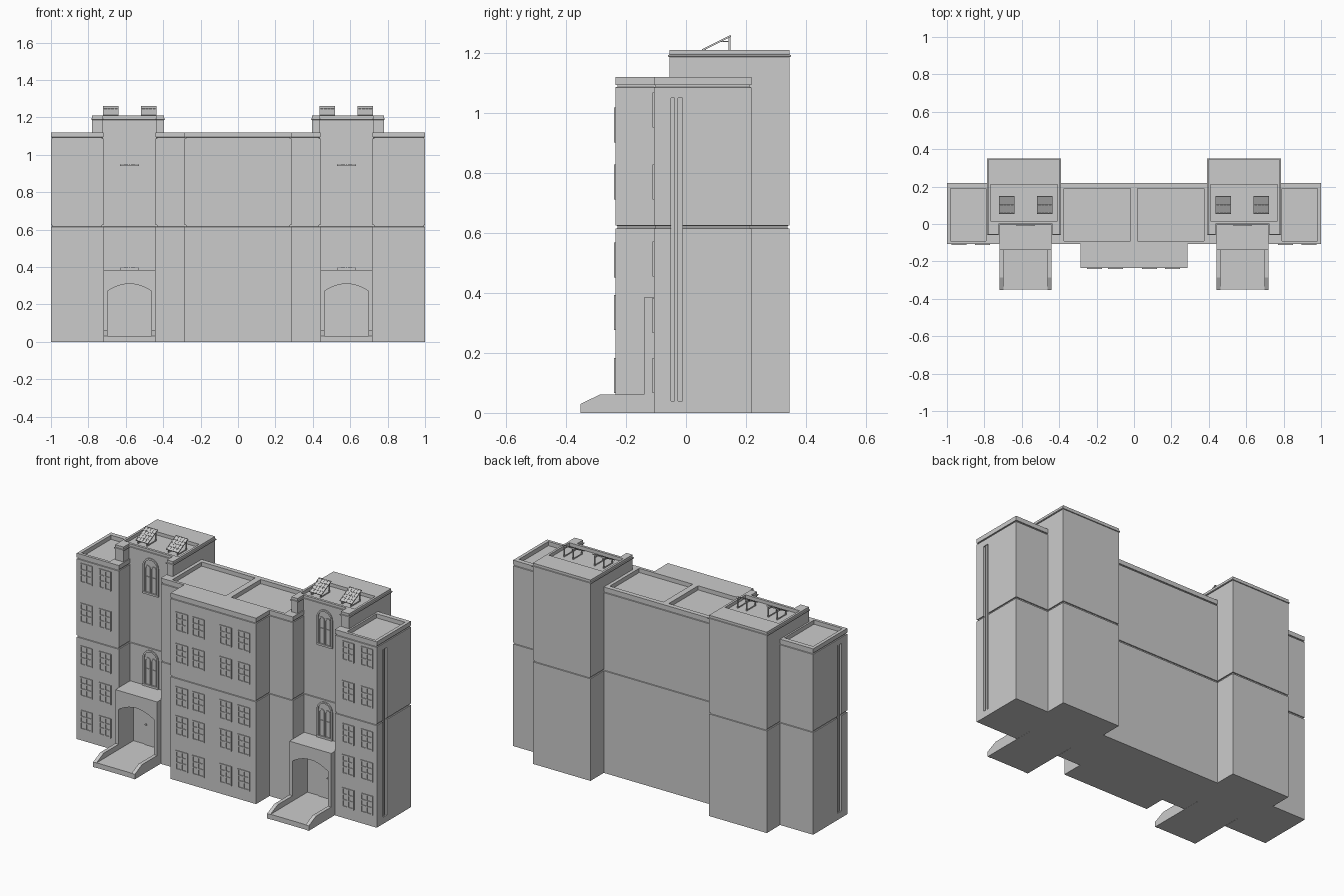
import bpy, bmesh
from math import pi, sin, cos, atan2, hypot
from mathutils import Matrix, Vector

if "Cube" in bpy.data.objects:
    bpy.data.objects.remove(bpy.data.objects["Cube"])


def finish(name, bm):
    bmesh.ops.recalc_face_normals(bm, faces=bm.faces)
    me = bpy.data.meshes.new(name)
    bm.to_mesh(me)
    bm.free()
    ob = bpy.data.objects.new(name, me)
    bpy.context.collection.objects.link(ob)
    return ob


def add_box(bm, x0, x1, y0, y1, z0, z1, mat=None):
    m = Matrix.Translation(((x0 + x1) / 2, (y0 + y1) / 2, (z0 + z1) / 2)) @ \
        Matrix.Diagonal((abs(x1 - x0), abs(y1 - y0), abs(z1 - z0), 1))
    bmesh.ops.create_cube(bm, size=1, matrix=(mat @ m) if mat else m)


def boxes(name, items):
    bm = bmesh.new()
    for b in items:
        add_box(bm, *b)
    return finish(name, bm)


def add_prism(bm, pts, direction):
    f = bm.faces.new([bm.verts.new(p) for p in pts])
    r = bmesh.ops.extrude_face_region(bm, geom=[f], use_keep_orig=True)
    bmesh.ops.translate(bm, vec=direction,
                        verts=[v for v in r['geom'] if isinstance(v, bmesh.types.BMVert)])


def inset(pts, d):
    """Offset a counter-clockwise right-angled outline inwards by d."""
    out = []
    for i, p in enumerate(pts):
        p = Vector(p)
        a = (p - Vector(pts[i - 1])).normalized()
        b = (Vector(pts[(i + 1) % len(pts)]) - p).normalized()
        out.append(p + d * (Vector((-a.y, a.x)) + Vector((-b.y, b.x))))
    return out


def walls(name, outline, levels):
    """Stack outline rings (height, inset) into a closed shell."""
    bm = bmesh.new()
    rings = [[bm.verts.new((p.x, p.y, z)) for p in inset(outline, d)] for z, d in levels]
    n = len(outline)
    for lo, hi in zip(rings, rings[1:]):
        for i in range(n):
            j = (i + 1) % n
            bm.faces.new((lo[i], lo[j], hi[j], hi[i]))
    bm.faces.new(rings[0])
    bm.faces.new(rings[-1])
    return finish(name, bm)


def cut(ob, items):
    cutter = boxes("cutter", items)
    cutter.hide_render = True
    m = ob.modifiers.new("cut", 'BOOLEAN')
    m.operation, m.solver, m.object = 'DIFFERENCE', 'EXACT', cutter
    bpy.context.view_layer.objects.active = ob
    bpy.ops.object.modifier_apply(modifier="cut")
    bpy.data.objects.remove(cutter)


def arch(cx, w, z0, spring, rise, seg=10):
    """Arch path from lower left over the top to lower right."""
    return [(cx - w, z0)] + [(cx - w * cos(pi * i / seg), spring + rise * sin(pi * i / seg))
                             for i in range(seg + 1)] + [(cx + w, z0)]


def flat_arch(cx, w, z0, spring, rise, seg=10):
    """Segmental arch path."""
    return [(cx - w, z0)] + [(cx - w + 2 * w * i / seg,
                              spring + rise * (1 - (2 * i / seg - 1) ** 2))
                             for i in range(seg + 1)] + [(cx + w, z0)]


def arch_frame(bm, cx, w, z0, spring, t, y0, y1):
    ring = arch(cx, w, z0, spring, w) + arch(cx, w - t, z0, spring, w - t)[::-1]
    add_prism(bm, [(x, y1, z) for x, z in ring], (0, y0 - y1, 0))


# main block with floor groove and parapet groove
half = [(.285, -.235), (.285, -.107), (.44, -.107), (.44, .01), (.72, .01),
        (.72, -.107), (1, -.107), (1, .218)]
outline = half + [(-x, y) for x, y in reversed(half)]
G = .006
body = walls("main_block", outline, [
    (0, 0), (.615, 0), (.616, G), (.624, G), (.625, 0),
    (1.086, 0), (1.087, G), (1.093, G), (1.094, 0), (1.12, 0)])
cuts = []
for s in (-1, 1):
    cuts += [(s * .79, s * .98, -.09, .19, 1.095, 1.2),
             (s * .018, s * .375, -.09, .19, 1.095, 1.2),
             (s * .988, s * 1.02, -.05, -.012, .04, 1.05)]
cut(body, cuts)
# downpipes inside the side slots
boxes("side_pipes", [(s * .98, s * .996, -.038, -.026, .04, 1.05) for s in (-1, 1)])

WING_ROWS = (1.01, .77, .513, .325, .125)
BAY_ROWS = (.96, .77, .51, .335, .125)


def window(bm, cx, cz, wall, w=.04, h=.058, t=.007):
    y0, y1 = wall - .005, wall + .004
    for x in (-w + t / 2, 0, w - t / 2):
        add_box(bm, cx + x - t / 2, cx + x + t / 2, y0, y1, cz - h, cz + h)
    for z in (-h + t / 2, -h / 4, h / 3, h - t / 2):
        add_box(bm, cx - w, cx + w, y0 + .0005, y1, cz + z - t / 2, cz + z + t / 2)


# windows of the centre bay and the wings
bm = bmesh.new()
for z in BAY_ROWS:
    for x in (-.21, -.098, .083, .205):
        window(bm, x, z, -.235)
finish("bay_windows", bm)
bm = bmesh.new()
for z in WING_ROWS:
    for x in (.81, .935):
        for s in (-1, 1):
            window(bm, s * x, z, -.107)
finish("wing_windows", bm)

for s, side in ((-1, "left"), (1, "right")):
    c = s * .58
    # stair tower with floor groove and thin roof ledge
    o = [(.395, -.055), (.435, -.055), (.435, 0), (.725, 0), (.725, -.055),
         (.78, -.055), (.78, .345), (.395, .345)]
    if s < 0:
        o = [(-x, y) for x, y in reversed(o)]
    tower = walls(side + "_stair_tower", o, [
        (0, 0), (.615, 0), (.616, G), (.624, G), (.625, 0),
        (1.187, 0), (1.188, -.005), (1.194, -.005), (1.195, 0), (1.21, 0)])
    cut(tower, [(s * .408, s * .767, .015, .212, 1.19, 1.3)])

    # arched stair windows
    bm = bmesh.new()
    for z in (.94, .385):
        arch_frame(bm, c, .052, z, z + .168, .01, -.007, .004)
        for d in (-.02, .02):
            arch_frame(bm, c + d, .018, z + .012, z + .155, .006, -.005, .004)
            add_box(bm, c + d - .016, c + d + .016, -.004, .004, z + .1, z + .106)
        add_box(bm, c - .052, c + .052, -.009, .004, z, z + .012)
    finish(side + "_stair_windows", bm)

    # porch with arched opening
    bm = bmesh.new()
    prof = [(c - .139, 0), (c - .139, .385), (c + .139, .385), (c + .139, 0)]
    prof += flat_arch(c, .117, 0, .272, .038)[::-1]
    add_prism(bm, [(x, -.14, z) for x, z in prof], (0, .145, 0))
    finish(side + "_porch", bm)

    # entrance platform and sloped kerbs
    bm = bmesh.new()
    add_box(bm, c - .138, c + .138, -.35, .002, 0, .03)
    for x in (c - .139, c + .117):
        add_prism(bm, [(x, y, z) for y, z in
                       ((-.352, 0), (-.352, .03), (-.285, .062), (-.139, .062), (-.139, 0))],
                  (.022, 0, 0))
    finish(side + "_entrance_platform", bm)

    # door and handle
    boxes(side + "_door", [(c - .04, c + .04, -.006, .004, .03, .235)])
    h = c + s * .027
    boxes(side + "_door_handle", [(h - .007, h + .007, -.014, -.011, .152, .157),
                                  (h - .002, h + .002, -.014, -.004, .150, .159)])

    # tilted roof panels on braced frames
    bm = bmesh.new()
    y0, z0, y1, z1 = .055, 1.209, .15, 1.257
    L = hypot(y1 - y0, z1 - z0)
    tilt = Matrix.Translation((0, y0, z0)) @ Matrix.Rotation(atan2(z1 - z0, y1 - y0), 4, 'X')
    for px in (s * .477, s * .68):
        add_box(bm, px - .041, px + .041, 0, L, -.002, .002, tilt)
        for i in range(5):
            x = px - .039 + .0195 * i
            add_box(bm, x - .002, x + .002, 0, L, .001, .004, tilt)
            y = .002 + (L - .004) * i / 4
            add_box(bm, px - .041, px + .041, y - .002, y + .002, .001, .0038, tilt)
        for d in (-.03, .03):
            x = px + d
            add_box(bm, x - .003, x + .003, .142, .148, 1.188, 1.254)
            add_box(bm, x - .003, x + .003, .06, .066, 1.188, 1.212)
            add_box(bm, x - .0025, x + .0025, .06, .146, 1.19, 1.195)
            add_box(bm, x - .0025, x + .0025, .115, .146, 1.237, 1.241)
    finish(side + "_roof_panels", bm)
